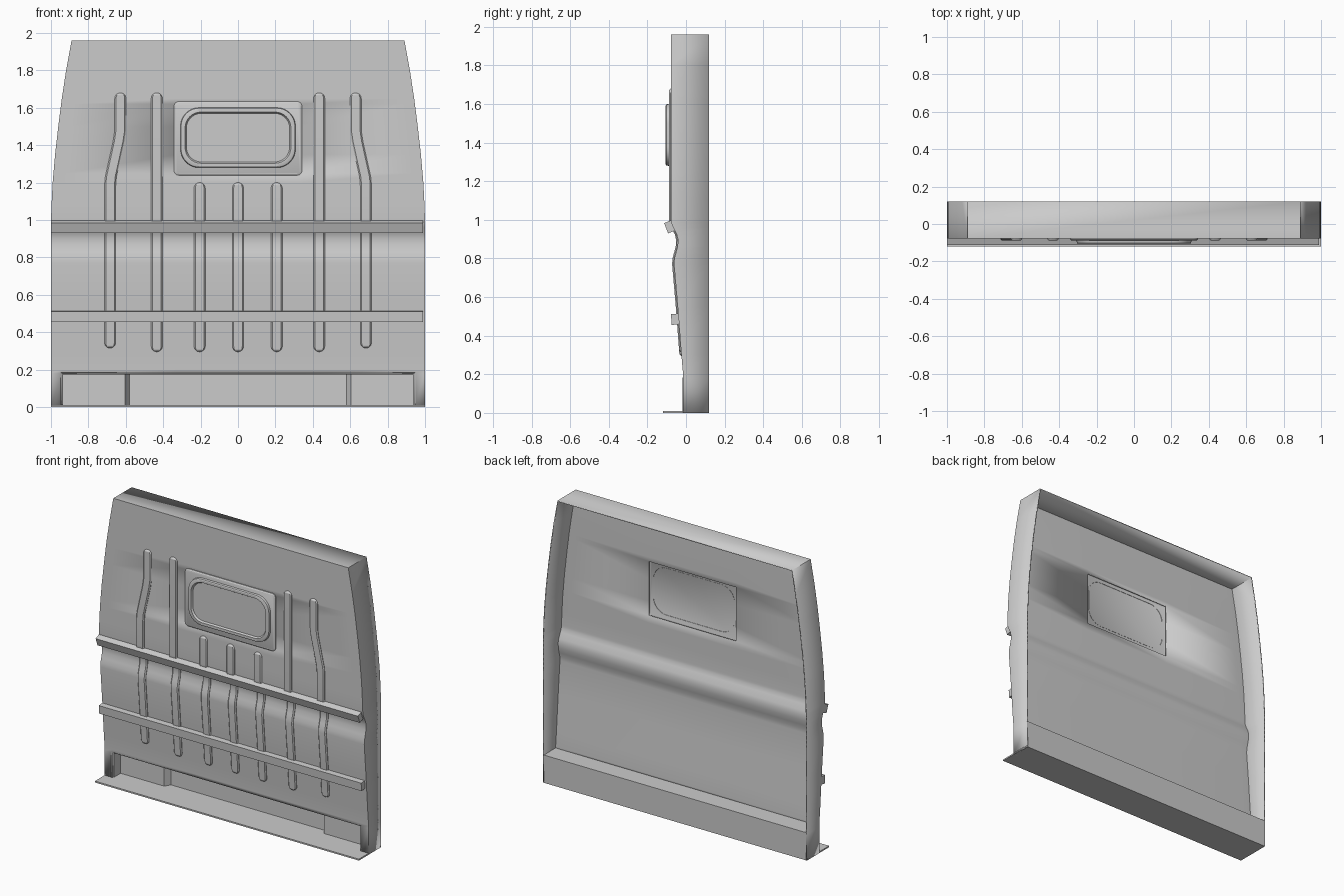
import bpy, bmesh, math

if "Cube" in bpy.data.objects:
    bpy.data.objects.remove(bpy.data.objects["Cube"])

FRONT = [(0, -.015), (.2, -.015), (.3, -.024), (.55, -.043), (.77, -.062), (.80, -.060), (.83, -.052),
         (.865, -.043), (.90, -.042), (.925, -.048), (.96, -.066), (.985, -.076), (1.01, -.078), (1.96, -.078)]
EDGE = [(0, 1), (1.0, 1), (1.1, .996), (1.2, .991), (1.35, .978), (1.5, .961), (1.65, .942), (1.8, .919), (1.96, .89)]
BACK = .12


def lerp(table, z):
    for (z0, v0), (z1, v1) in zip(table, table[1:]):
        if z <= z1:
            return v0 + (v1 - v0) * max(0, z - z0) / (z1 - z0)
    return table[-1][1]


def finish(bm, name, recalc=True, angle=30):
    if recalc:
        bmesh.ops.recalc_face_normals(bm, faces=bm.faces)
    me = bpy.data.meshes.new(name)
    bm.to_mesh(me)
    bm.free()
    me.shade_smooth()
    me.set_sharp_from_angle(angle=math.radians(angle))
    ob = bpy.data.objects.new(name, me)
    bpy.context.collection.objects.link(ob)
    return ob


def loft(bm, loops, cap_first=False, cap_last=True):
    rows = [[bm.verts.new(p) for p in lp] for lp in loops]
    n = len(rows[0])
    for a, b in zip(rows, rows[1:]):
        for i in range(n):
            bm.faces.new((a[i], a[(i + 1) % n], b[(i + 1) % n], b[i]))
    if cap_first:
        bm.faces.new(rows[0][::-1])
    if cap_last:
        bm.faces.new(rows[-1])


def rounded(w, h, r, y, zc, seg=8):
    pts = []
    for k, (sx, sz) in enumerate(((1, 1), (-1, 1), (-1, -1), (1, -1))):
        for i in range(seg + 1):
            a = math.pi / 2 * (k + i / seg)
            pts.append((sx * (w - r) + r * math.cos(a), y, zc + sz * (h - r) + r * math.sin(a)))
    return pts


# Main pressed wall with side and top returns; openings for window and floor recess
bm = bmesh.new()
zs = sorted({z for z, _ in FRONT + EDGE} | {.18, 1.25, 1.62})
rows = []
for z in zs:
    e, y = lerp(EDGE, z), lerp(FRONT, z)
    pts = [(-e, BACK), (-e, y), (-.94 * e, y), (-.33, y), (.33, y), (.94 * e, y), (e, y), (e, BACK)]
    rows.append([bm.verts.new((px, py, z)) for px, py in pts])
for r in range(len(zs) - 1):
    for c in range(7):
        recess = zs[r] < .17 and 2 <= c <= 4
        window = 1.24 < zs[r] < 1.61 and c == 3
        if not (recess or window):
            bm.faces.new((rows[r][c], rows[r][c + 1], rows[r + 1][c + 1], rows[r + 1][c]))
bm.faces.new(rows[-1])
bmesh.ops.delete(bm, geom=[v for v in bm.verts if not v.link_faces], context='VERTS')
wall = finish(bm, "wall_panel", recalc=False)
sol = wall.modifiers.new("thickness", 'SOLIDIFY')
sol.thickness = .008
sol.offset = -1

# Stepped recess at the foot, with rolled lip
bm = bmesh.new()
half = [(.95, -.018), (.935, -.005), (.935, .065), (.605, .065), (.58, .105)]
path = [(-x, y) for x, y in half] + half[::-1]
lo = [bm.verts.new((x, y, .01)) for x, y in path]
hi = [bm.verts.new((x, y, .185 if y < -.01 else .175)) for x, y in path]
for i in range(len(path) - 1):
    bm.faces.new((lo[i], lo[i + 1], hi[i + 1], hi[i]))
bm.faces.new((hi[0], hi[1], hi[-2], hi[-1]))
bm.faces.new(hi[1:-1])
finish(bm, "floor_recess")

# Rear closing plate and ledge over the recess
bm = bmesh.new()
lines = [[bm.verts.new((x, y, z)) for x in (-.999, .999)] for y, z in ((BACK, 0), (BACK, .19), (-.012, .19))]
for a, b in zip(lines, lines[1:]):
    bm.faces.new((a[0], b[0], b[1], a[1]))
finish(bm, "rear_sill")


def prism(name, section, x0, x1):
    bm = bmesh.new()
    loft(bm, [[(x, y, z) for y, z in section] for x in (x0, x1)], cap_first=True)
    return finish(bm, name)


# Floor flange and the two cross rails
prism("floor_flange", [(-.12, 0), (BACK, 0), (BACK, .01), (-.12, .01)], -1, 1)
prism("upper_rail", [(-.113, .983), (-.077, .998), (-.056, .945), (-.093, .93)], -1, .988)
prism("lower_rail", [(-.078, .511), (-.036, .515), (-.033, .46), (-.074, .455)], -1, .988)


# Raised stiffening ribs following the pressed profile
def rib(name, path, z0, z1):
    w, h = .03, .010
    stations = {z for z, _ in FRONT + path if z0 + w < z < z1 - w}
    for k in range(7):
        d = w * (1 - math.cos(math.pi / 2 * k / 6))
        stations |= {z0 + d, z1 - d}
    bm = bmesh.new()
    loops = []
    for z in sorted(stations):
        d = min(z - z0, z1 - z, w)
        s = max(.04, math.sqrt(max(0, 1 - (1 - d / w) ** 2)))
        rise = h * min(1, .1 + d / .008)
        x, y = lerp(path, z), lerp(FRONT, z)
        loops.append([(x - w * s, y + .003, z), (x - w * s, y - rise * .3, z), (x - .023 * s, y - rise, z),
                      (x + .023 * s, y - rise, z), (x + w * s, y - rise * .3, z), (x + w * s, y + .003, z)])
    loft(bm, loops, cap_first=True)
    finish(bm, name, angle=40)


for x in (-.205, 0, .207):
    rib("short_rib", [(0, x), (2, x)], .295, 1.2)
for s in (-1, 1):
    rib("long_rib", [(0, s * .434), (2, s * .434)], .295, 1.68)
    rib("bent_rib", [(0, s * .684), (1.18, s * .684), (1.23, s * .68),
                     (1.42, s * .638), (1.48, s * .629), (2, s * .629)], .315, 1.68)

# Window plate and its raised surround with recessed pane
bm = bmesh.new()
loft(bm, [rounded(.342, .197, .025, -.076, 1.436), rounded(.342, .197, .025, -.083, 1.436),
          rounded(.334, .189, .02, -.088, 1.436)])
finish(bm, "window_plate")
bm = bmesh.new()
loft(bm, [rounded(.308, .161, .10, -.086, 1.44), rounded(.305, .158, .098, -.102, 1.44),
          rounded(.300, .153, .095, -.105, 1.44), rounded(.283, .137, .085, -.105, 1.44),
          rounded(.276, .130, .08, -.093, 1.44)])
finish(bm, "window_surround")
